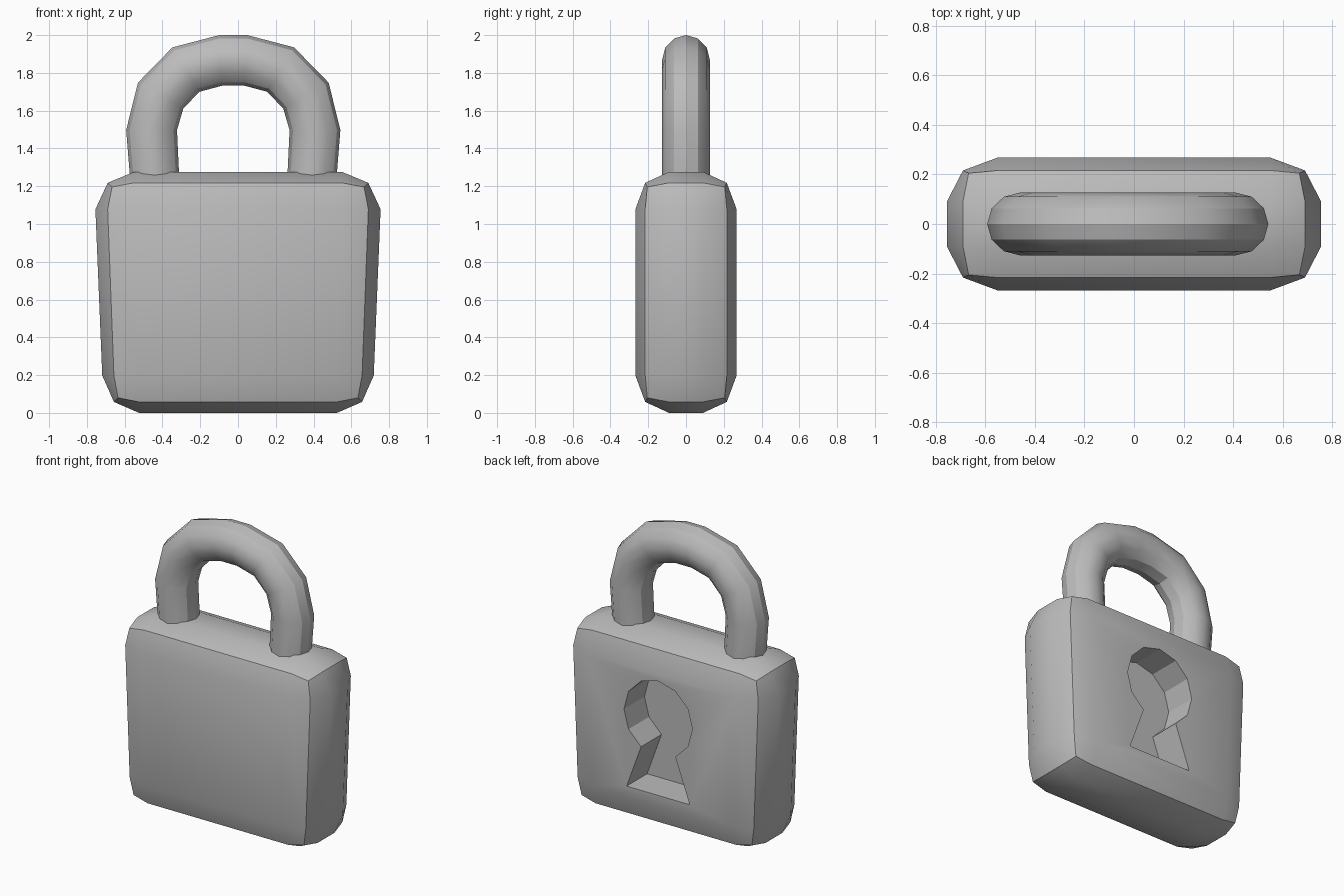
import bpy, bmesh
from math import sin, cos, pi, radians
from mathutils import Vector

if "Cube" in bpy.data.objects:
    bpy.data.objects.remove(bpy.data.objects["Cube"])

grey = bpy.data.materials.new("grey_metal")
grey.use_nodes = True
colour = (0.5, 0.5, 0.5, 1)
grey.diffuse_color = colour
grey.node_tree.nodes["Principled BSDF"].inputs["Base Color"].default_value = colour


def make_object(name, bm):
    bmesh.ops.recalc_face_normals(bm, faces=bm.faces)
    mesh = bpy.data.meshes.new(name)
    bm.to_mesh(mesh)
    bm.free()
    mesh.materials.append(grey)
    obj = bpy.data.objects.new(name, mesh)
    bpy.context.collection.objects.link(obj)
    return obj


def activate(obj):
    bpy.ops.object.select_all(action='DESELECT')
    obj.select_set(True)
    bpy.context.view_layer.objects.active = obj


def smooth(obj, degrees):
    activate(obj)
    bpy.ops.object.shade_smooth_by_angle(angle=radians(degrees))


# Body: a cube cut in thirds, whose faces swell and whose edges and corners sink
INNER = (0.55, 0.09, 0.44)
OUTER = {1: (0.755, 0.268, 0.638), 2: (0.69, 0.216, 0.58), 3: (0.667, 0.205, 0.558)}
TAPER = 0.952
bm = bmesh.new()
bmesh.ops.create_cube(bm, size=2)
bmesh.ops.subdivide_edges(bm, edges=bm.edges[:], cuts=2, use_grid_fill=True)
for v in bm.verts:
    outer = [abs(c) > 0.9 for c in v.co]
    size = OUTER[sum(outer)]
    v.co = Vector([(size[a] if outer[a] else INNER[a]) * (1 if v.co[a] > 0 else -1)
                   for a in range(3)])
    if v.co.z < 0:
        v.co.x *= TAPER
    v.co.z += OUTER[1][2]
body = make_object("lock_body", bm)

# Keyhole: a twelve-sided circle with a flared slot, sunk into the back
KEY_X, KEY_Z, KEY_R, FLOOR_Y = 0.02, 0.78, 0.255, 0.05
outline = [(KEY_X + KEY_R * cos(a), KEY_Z + KEY_R * sin(a))
           for a in (radians(30 * i - 60) for i in range(11))]
outline += [(KEY_X - 0.235, 0.265), (KEY_X + 0.235, 0.265)]
bm = bmesh.new()
floor = bm.faces.new([bm.verts.new((x, FLOOR_Y, z)) for x, z in outline])
sides = bmesh.ops.extrude_face_region(bm, geom=[floor])
bmesh.ops.translate(bm, vec=(0, 0.4, 0),
                    verts=[g for g in sides["geom"] if isinstance(g, bmesh.types.BMVert)])
cutter = make_object("keyhole_cutter", bm)
cutter.hide_render = True
cut = body.modifiers.new("keyhole", 'BOOLEAN')
cut.operation = 'DIFFERENCE'
cut.solver = 'EXACT'
cut.object = cutter
activate(body)
bpy.ops.object.modifier_apply(modifier=cut.name)
bpy.data.objects.remove(cutter)
smooth(body, 29.5)

# Shackle: twelve-sided rings between outer and inner arch points, mirrored
SHACKLE_X, DEPTH, SIDES = -0.025, 0.127, 12
half = [((0.543, 1.2), (0.284, 1.2)),
        ((0.567, 1.497), (0.298, 1.497)),
        ((0.505, 1.748), (0.265, 1.61)),
        ((0.322, 1.935), (0.18, 1.70)),
        ((0.074, 2.0), (0.06, 1.732))]
stations = [(s, pair) for s, pair in [(1, p) for p in half] + [(-1, p) for p in half[::-1]]]
bm = bmesh.new()
rings = []
for side, pair in stations:
    out, inn = [Vector((SHACKLE_X + side * x, 0, z)) for x, z in pair]
    mid, radial = (out + inn) / 2, (out - inn) / 2
    rings.append([bm.verts.new(mid + radial * cos(a) + Vector((0, DEPTH * sin(a), 0)))
                  for a in (2 * pi * i / SIDES for i in range(SIDES))])
for a, b in zip(rings, rings[1:]):
    for i in range(SIDES):
        j = (i + 1) % SIDES
        bm.faces.new((a[i], a[j], b[j], b[i]))
bm.faces.new(rings[0])
bm.faces.new(rings[-1])
smooth(make_object("shackle", bm), 30)
